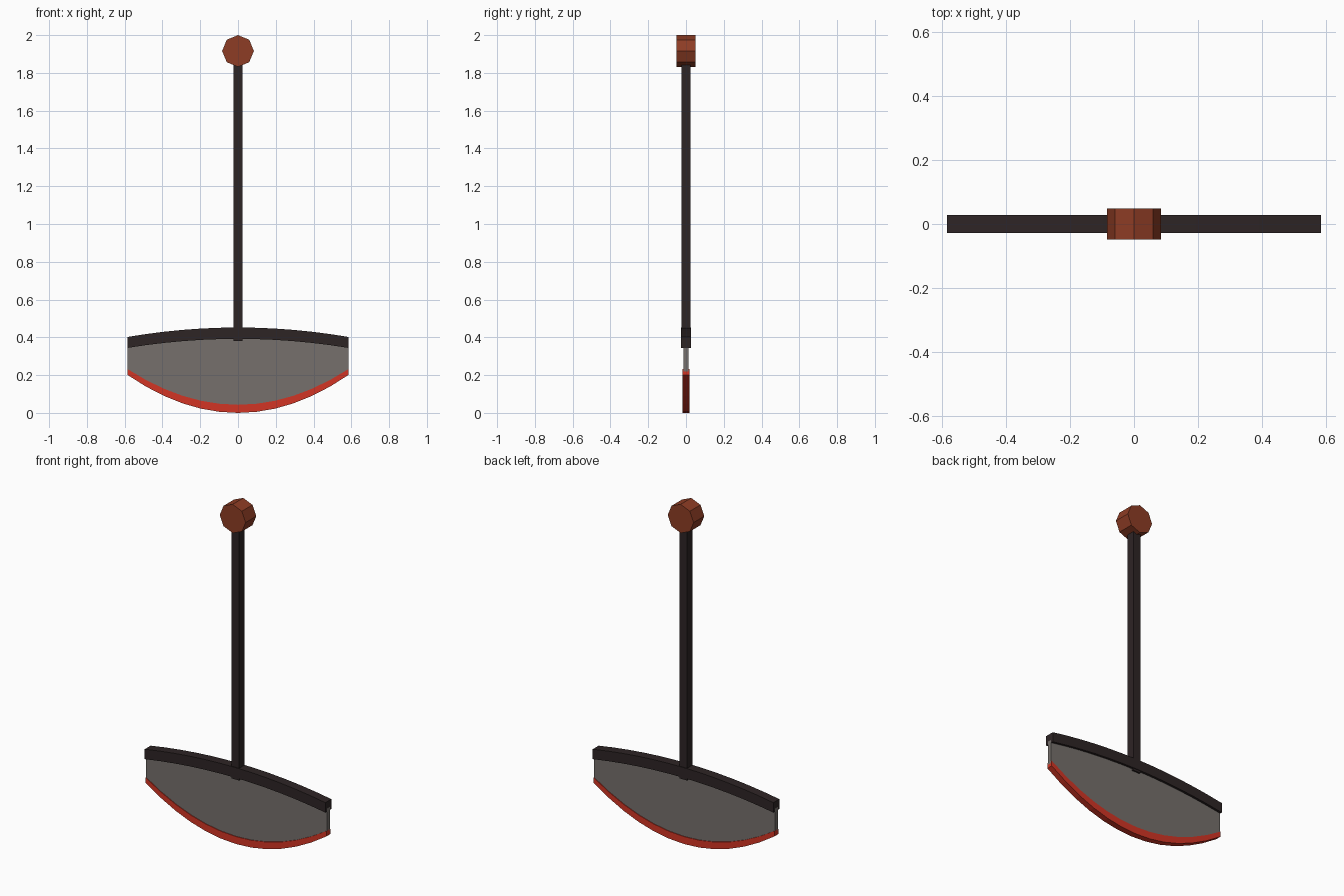
import bpy, bmesh, math

if "Cube" in bpy.data.objects:
    bpy.data.objects.remove(bpy.data.objects["Cube"])

HALF = 0.585   # half width of the blade
SEG = 12       # segments along the curves


def material(name, rgb):
    m = bpy.data.materials.new(name)
    m.diffuse_color = (*rgb, 1)
    m.use_nodes = True
    m.node_tree.nodes["Principled BSDF"].inputs["Base Color"].default_value = m.diffuse_color
    return m


dark = material("dark wood", (0.027, 0.018, 0.0185))
steel = material("grey steel", (0.18, 0.162, 0.15))
red = material("red edge", (0.65, 0.036, 0.018))
rust = material("rust brown", (0.27, 0.046, 0.018))


def prism(name, outline, depth, mat):
    """Extrude an x-z outline symmetrically along y."""
    bm = bmesh.new()
    face = bm.faces.new([bm.verts.new((x, -depth / 2, z)) for x, z in outline])
    ext = bmesh.ops.extrude_face_region(bm, geom=[face])
    verts = [v for v in ext["geom"] if isinstance(v, bmesh.types.BMVert)]
    bmesh.ops.translate(bm, verts=verts, vec=(0, depth, 0))
    bmesh.ops.recalc_face_normals(bm, faces=bm.faces)
    mesh = bpy.data.meshes.new(name)
    bm.to_mesh(mesh)
    bm.free()
    mesh.materials.append(mat)
    obj = bpy.data.objects.new(name, mesh)
    bpy.context.collection.objects.link(obj)
    return obj


def curve(mid, end):
    """Shallow parabola: height mid at the centre, end at both tips."""
    ts = [-1 + 2 * i / SEG for i in range(SEG + 1)]
    return [(HALF * t, mid + (end - mid) * t * t) for t in ts]


def band(lower, upper):
    return curve(*lower) + curve(*upper)[::-1]


# Curved blade: dark spine, grey plate, red cutting edge
prism("blade_spine", band((0.392, 0.344), (0.452, 0.402)), 0.055, dark)
prism("blade_plate", band((0.03, 0.22), (0.41, 0.362)), 0.028, steel)
prism("cutting_edge", band((0.0, 0.201), (0.043, 0.232)), 0.036, red)

# Square shaft
w = 0.024
prism("shaft", [(-w, 0.38), (w, 0.38), (w, 1.88), (-w, 1.88)], 2 * w, dark)

# Octagonal pivot at the top
R = 0.084
prism("pivot", [(R * math.cos(i * math.pi / 4), 2 - R + R * math.sin(i * math.pi / 4))
                for i in range(8)], 0.098, rust)
